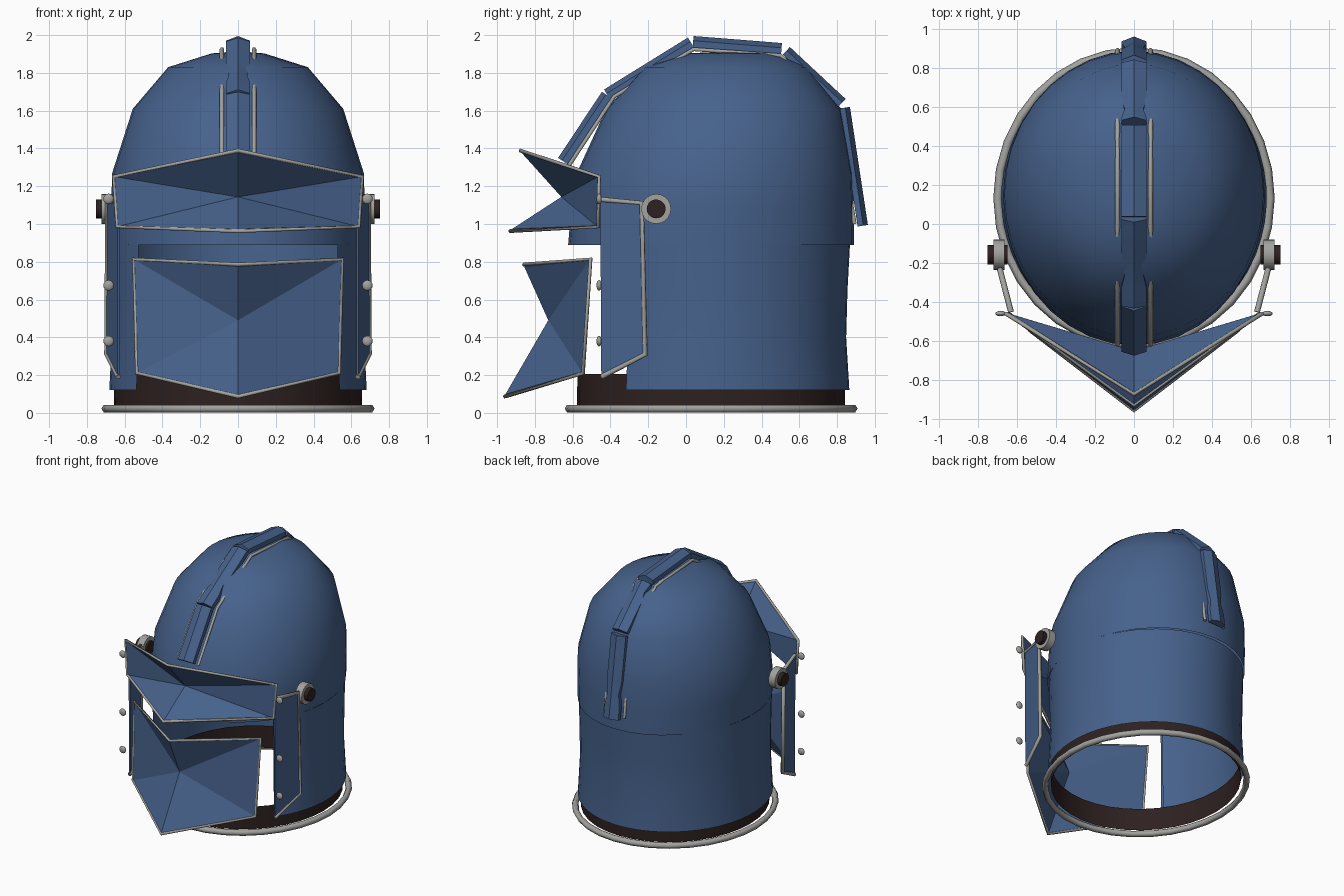
import bpy, bmesh, math
from mathutils import Vector, Matrix

if "Cube" in bpy.data.objects:
    bpy.data.objects.remove(bpy.data.objects["Cube"])


def material(name, rgb):
    m = bpy.data.materials.new(name)
    m.diffuse_color = (*rgb, 1)
    m.use_nodes = True
    m.node_tree.nodes["Principled BSDF"].inputs["Base Color"].default_value = m.diffuse_color
    return m


BLUE = material("blue_steel", (0.062, 0.122, 0.262))
GREY = material("grey_trim", (0.36, 0.36, 0.345))
DARK = material("dark_leather", (0.026, 0.015, 0.014))


def make(name, verts, faces, mat, smooth=None, thickness=0):
    me = bpy.data.meshes.new(name)
    me.from_pydata([tuple(v) for v in verts], [], faces)
    bm = bmesh.new()
    bm.from_mesh(me)
    bmesh.ops.recalc_face_normals(bm, faces=bm.faces)
    bm.to_mesh(me)
    bm.free()
    me.materials.append(mat)
    ob = bpy.data.objects.new(name, me)
    bpy.context.collection.objects.link(ob)
    if smooth:
        bpy.ops.object.select_all(action='DESELECT')
        ob.select_set(True)
        bpy.context.view_layer.objects.active = ob
        bpy.ops.object.shade_smooth_by_angle(angle=math.radians(smooth))
    if thickness:
        mod = ob.modifiers.new("thickness", 'SOLIDIFY')
        mod.thickness = thickness
        mod.offset = 0
    return ob


def loft(name, rings, mat, start=0, end=360, seg=36, apex=None, smooth=50):
    """Skin over elliptical rings (z, centre y, x radius, y radius)."""
    full = end - start == 360
    n = seg if full else seg + 1
    verts, faces = [], []
    for z, cy, rx, ry in rings:
        for i in range(n):
            a = math.radians(start + (end - start) * i / seg)
            verts.append((rx * math.cos(a), cy + ry * math.sin(a), z))
    for r in range(len(rings) - 1):
        for i in range(seg):
            j = (i + 1) % n
            faces.append((r * n + i, r * n + j, (r + 1) * n + j, (r + 1) * n + i))
    if apex:
        verts.append(apex)
        base = (len(rings) - 1) * n
        faces += [(base + i, base + (i + 1) % n, len(verts) - 1) for i in range(seg)]
    return make(name, verts, faces, mat, smooth)


def rod(name, pts, radius, mat=GREY, cyclic=False):
    cu = bpy.data.curves.new(name, 'CURVE')
    cu.dimensions = '3D'
    cu.bevel_depth = radius
    cu.bevel_resolution = 1
    cu.use_fill_caps = True
    sp = cu.splines.new('POLY')
    sp.points.add(len(pts) - 1)
    for p, c in zip(sp.points, pts):
        p.co = (*c, 1)
    sp.use_cyclic_u = cyclic
    cu.materials.append(mat)
    ob = bpy.data.objects.new(name, cu)
    bpy.context.collection.objects.link(ob)
    return ob


def primitive(name, mat, builder, matrix, smooth=40):
    bm = bmesh.new()
    builder(bm)
    bm.transform(matrix)
    verts = [v.co.copy() for v in bm.verts]
    faces = [[v.index for v in f.verts] for f in bm.faces]
    bm.free()
    return make(name, verts, faces, mat, smooth)


# Helmet dome
loft("dome", [(0.89, 0.133, 0.668, 0.757), (1.08, 0.14, 0.672, 0.748),
              (1.27, 0.152, 0.666, 0.73), (1.61, 0.2, 0.557, 0.622),
              (1.83, 0.21, 0.37, 0.43), (1.903, 0.24, 0.14, 0.24)],
     BLUE, apex=(0, 0.25, 1.915))

# Back and side shell, open at the face
loft("neck_shell", [(0.12, 0.133, 0.682, 0.732), (0.4, 0.133, 0.668, 0.715),
                    (0.65, 0.133, 0.668, 0.722), (0.89, 0.133, 0.67, 0.735)],
     BLUE, start=-38, end=218)

# Collar band and base ring
loft("collar", [(0.03, 0.133, 0.658, 0.71), (0.205, 0.133, 0.655, 0.708)], DARK)
ring = [(0.7 * math.cos(a), 0.133 + 0.752 * math.sin(a), 0.023)
        for a in (math.tau * i / 32 for i in range(32))]
rod("base_ring", ring, 0.023, cyclic=True)


# Faceted visor plates: each half is a fan around a recessed centre
def visor(name, top, outer_top, outer_bottom, bottom, centre):
    def m(p):
        return (-p[0], p[1], p[2])
    verts = [centre, top, outer_top, outer_bottom, bottom, m(outer_bottom), m(outer_top)]
    make(name, verts, [(0, i, i % 6 + 1) for i in range(1, 7)], BLUE, thickness=0.008)
    rod(name + "_trim", verts[1:], 0.011, cyclic=True)


visor("brow_visor", (0, -0.875, 1.388), (0.658, -0.46, 1.252),
      (0.64, -0.465, 0.985), (0, -0.93, 0.963), (0, -0.656, 1.143))
visor("mouth_visor", (0, -0.857, 0.785), (0.552, -0.505, 0.815),
      (0.535, -0.545, 0.21), (0, -0.958, 0.087), (0, -0.725, 0.49))

# Crest segments: (outer start, outer end, depth, pinch position or none)
crest = [((-0.677, 1.35), (-0.445, 1.70), 0.06, None),
         ((-0.434, 1.712), (0.01, 1.987), 0.06, 0.36),
         ((0.04, 1.995), (0.508, 1.958), 0.06, None),
         ((0.55, 1.937), (0.845, 1.662), 0.055, 0.2),
         ((0.868, 1.62), (0.963, 0.995), 0.055, 0.7)]
for k, (a, b, depth, pinch) in enumerate(crest):
    a, b = Vector((0, *a)), Vector((0, *b))
    d = (b - a).normalized()
    inward = Vector((0, d.z, -d.y))
    cuts = [(0, 0.064), (1, 0.064)]
    if pinch:
        cuts = [(0, 0.064), (pinch - 0.15, 0.064), (pinch, 0.048),
                (pinch + 0.15, 0.064), (1, 0.064)]
    verts, faces = [], []
    for t, w in cuts:
        p = a.lerp(b, t)
        for x, h in ((0, 0), (w, 0.025), (w, depth), (-w, depth), (-w, 0.025)):
            verts.append(p + inward * h + Vector((x, 0, 0)))
    for r in range(len(cuts) - 1):
        for i in range(5):
            j = (i + 1) % 5
            faces.append((r * 5 + i, r * 5 + j, r * 5 + 5 + j, r * 5 + 5 + i))
    faces += [tuple(range(5)), tuple(range(len(verts) - 5, len(verts)))]
    make(f"crest_segment_{k + 1}", verts, faces, BLUE, smooth=35)

for side, s in (("right", 1), ("left", -1)):
    # Rods beside the crest
    path = [(-0.62, 1.31), (-0.38, 1.675), (0.04, 1.925), (0.5, 1.893),
            (0.79, 1.61), (0.893, 1.0)]
    rod(f"crest_rod_{side}", [(s * 0.085, y, z) for y, z in path], 0.012)

    # Cheek plate slanting inward toward the front
    def plate(y, z):
        return (s * (0.695 + (y + 0.21) * 0.26), y, z)
    corners = [plate(-0.452, 1.13), plate(-0.235, 1.112),
               plate(-0.215, 0.31), plate(-0.447, 0.19)]
    make(f"cheek_plate_{side}", corners, [(0, 1, 2, 3)], BLUE, thickness=0.012)
    rod(f"cheek_trim_{side}", corners, 0.015)

    # Front rivets
    for n, z in enumerate((1.133, 0.675, 0.38)):
        primitive(f"rivet_{side}_{n + 1}", GREY,
                  lambda bm: bmesh.ops.create_uvsphere(bm, u_segments=12, v_segments=8, radius=1),
                  Matrix.Translation((s * 0.685, -0.46, z))
                  @ Matrix.Diagonal((0.028, 0.014, 0.028, 1)), 60)

    # Visor hinge: washer and pin
    for name, mat, r, x0, x1 in (("hinge_washer", GREY, 0.079, 0.665, 0.722),
                                 ("hinge_pin", DARK, 0.05, 0.65, 0.753)):
        primitive(f"{name}_{side}", mat,
                  lambda bm: bmesh.ops.create_cone(bm, cap_ends=True, segments=20,
                                                   radius1=r, radius2=r, depth=x1 - x0),
                  Matrix.Translation((s * (x0 + x1) / 2, -0.158, 1.08))
                  @ Matrix.Rotation(math.pi / 2, 4, 'Y'))
